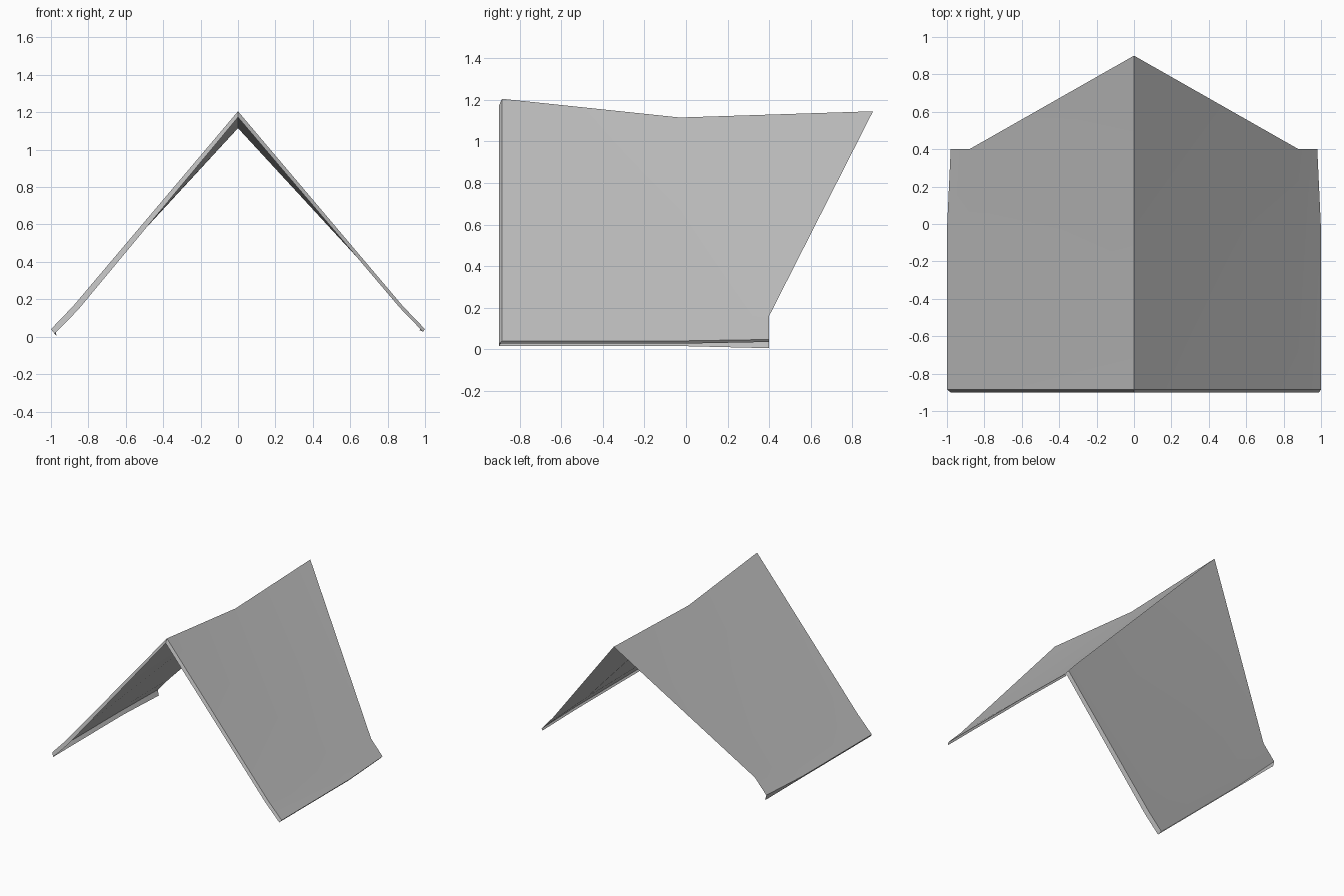
import bpy, bmesh
from mathutils import Vector

cube = bpy.data.objects.get("Cube")
if cube:
    bpy.data.objects.remove(cube, do_unlink=True)

grey = bpy.data.materials.new("roof grey")
grey.use_nodes = True
colour = (0.5, 0.5, 0.5, 1)
grey.diffuse_color = colour
grey.node_tree.nodes["Principled BSDF"].inputs["Base Color"].default_value = colour

# Half cross-sections from ridge to eave, front to back
SECTIONS = [
    [(0, -0.885, 1.205), (0.88, -0.885, 0.165), (1.0, -0.885, 0.04)],
    [(0, -0.03, 1.115), (0.88, -0.03, 0.16), (1.0, -0.03, 0.04)],
    [(0, 0.9, 1.145), (0.88, 0.4, 0.16), (0.98, 0.4, 0.047)],
]


def mirrored(section, side):
    return [Vector((x * side, y, z)) for x, y, z in section]


def make_sheet(name, rows):
    """Skin a grid of points with quads."""
    bm = bmesh.new()
    grid = [[bm.verts.new(p) for p in row] for row in rows]
    for a, b in zip(grid, grid[1:]):
        for i in range(len(a) - 1):
            bm.faces.new((a[i], a[i + 1], b[i + 1], b[i]))
    bmesh.ops.recalc_face_normals(bm, faces=bm.faces)
    if sum(f.normal.z for f in bm.faces) < 0:
        bmesh.ops.reverse_faces(bm, faces=bm.faces)
    mesh = bpy.data.meshes.new(name)
    bm.to_mesh(mesh)
    bm.free()
    mesh.materials.append(grey)
    obj = bpy.data.objects.new(name, mesh)
    bpy.context.collection.objects.link(obj)
    bpy.ops.object.select_all(action="DESELECT")
    obj.select_set(True)
    bpy.context.view_layer.objects.active = obj
    bpy.ops.object.shade_smooth_by_angle(angle=0.4)
    return obj


# Sagging roof skin, both slopes in one sheet
make_sheet("roof_skin", [
    mirrored(s, -1)[::-1] + mirrored(s, 1)[1:] for s in SECTIONS])

# Thin turned-in edges along the front gable and the two eaves
for name, side, depth in (("right", -1, 0.033), ("left", 1, 0.018)):
    top = mirrored(SECTIONS[0], side)
    inner = [top[0] + Vector((0, -0.015, -0.032)),
             top[1] + Vector((-side * depth * 0.75, -0.015, -depth * 0.65)),
             top[2] + Vector((-side * depth * 0.6, -0.015, -depth * 0.75))]
    make_sheet(name + "_gable_edge", [top, inner])

    eave = [mirrored(s, side)[2] for s in SECTIONS]
    lip = [inner[2],
           eave[1] + Vector((-side * depth * 0.6, 0, -depth * 0.75)),
           eave[2] + Vector((-side * 0.01, 0, -0.042 if side < 0 else -0.012))]
    make_sheet(name + "_eave_edge", [eave, lip])
